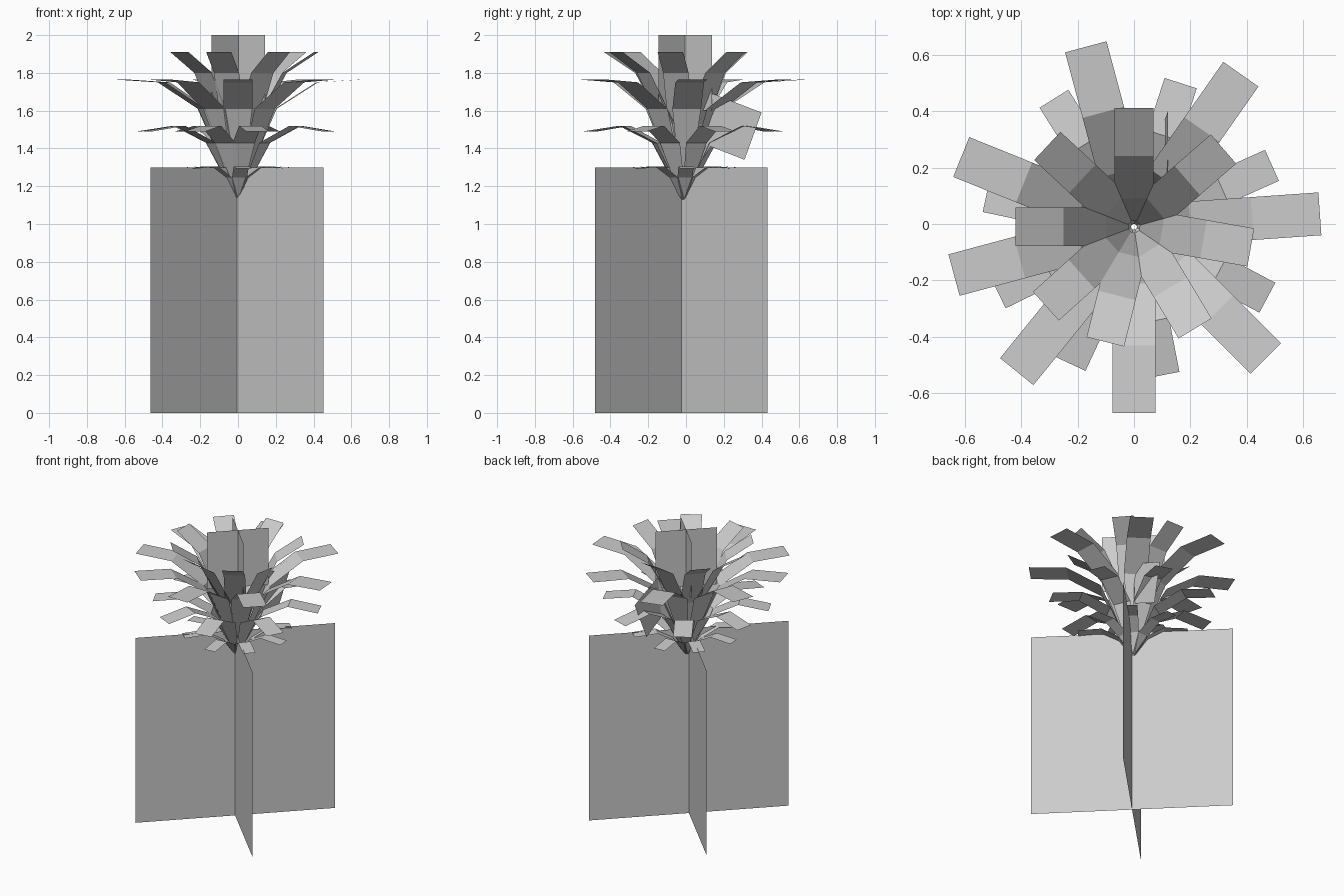
import bpy
from math import cos, sin, radians

if "Cube" in bpy.data.objects:
    bpy.data.objects.remove(bpy.data.objects["Cube"])


def add_mesh(name, verts, faces):
    mesh = bpy.data.meshes.new(name)
    mesh.from_pydata(verts, [], faces)
    mesh.update()
    obj = bpy.data.objects.new(name, mesh)
    bpy.context.collection.objects.link(obj)
    return obj


def crossed_panels(name, cx, cy, half, z0, z1):
    """Two upright sheets crossing on the diagonals."""
    verts, faces = [], []
    for s in (1, -1):
        i = len(verts)
        a, b = (cx - half, cy - half * s), (cx + half, cy + half * s)
        verts += [(*a, z0), (*b, z0), (*b, z1), (*a, z1)]
        faces.append((i, i + 1, i + 2, i + 3))
    return add_mesh(name, verts, faces)


def leaf_ring(name, profile, width, angles):
    """Bent strip leaves, tapered at the root, fanned round the stem."""
    verts, faces = [], []
    for angle in angles:
        c, s = cos(radians(angle)), sin(radians(angle))
        start = len(verts)
        for k, (r, z) in enumerate(profile):
            w = width / 2 * (0.25 if k == 0 else 1)
            verts += [(r * c - side * w * s, r * s + side * w * c - 0.01, z)
                      for side in (-1, 1)]
        for k in range(len(profile) - 1):
            i = start + 2 * k
            faces.append((i, i + 2, i + 3, i + 1))
    return add_mesh(name, verts, faces)


# Crossed sheets of the body and the top tuft
crossed_panels("body_panels", -0.005, -0.025, 0.457, 0, 1.30)
crossed_panels("top_panels", 0.002, -0.004, 0.141, 1.60, 2.00)

# Leaf rings from lowest to highest
leaf_ring("leaves_bottom",
          [(0.01, 1.13), (0.09, 1.245), (0.20, 1.305), (0.35, 1.295)], 0.08,
          [3, 48, 95, 138, 183, 228, 275, 318])
leaf_ring("leaves_lower",
          [(0.01, 1.14), (0.16, 1.43), (0.34, 1.52), (0.535, 1.49)], 0.12,
          [24, 72, 122, 168, 206, 245, 281, 332])
leaf_ring("leaves_middle",
          [(0.01, 1.16), (0.20, 1.61), (0.42, 1.75), (0.66, 1.765)], 0.152,
          [4, 55, 105, 158, 195, 231, 270, 315])
leaf_ring("leaves_upper",
          [(0.02, 1.22), (0.10, 1.53), (0.25, 1.80), (0.42, 1.91)], 0.137,
          [41, 90, 137, 180, 222, 256, 301, 350])

# One leaf twisted onto its side at the back
add_mesh("twisted_leaf",
         [(0.03, 0.03, 1.25), (0.05, 0.03, 1.32), (0.10, 0.13, 1.41),
          (0.12, 0.14, 1.69), (0.09, 0.31, 1.34), (0.12, 0.40, 1.59)],
         [(0, 2, 3, 1), (2, 4, 5, 3)])
